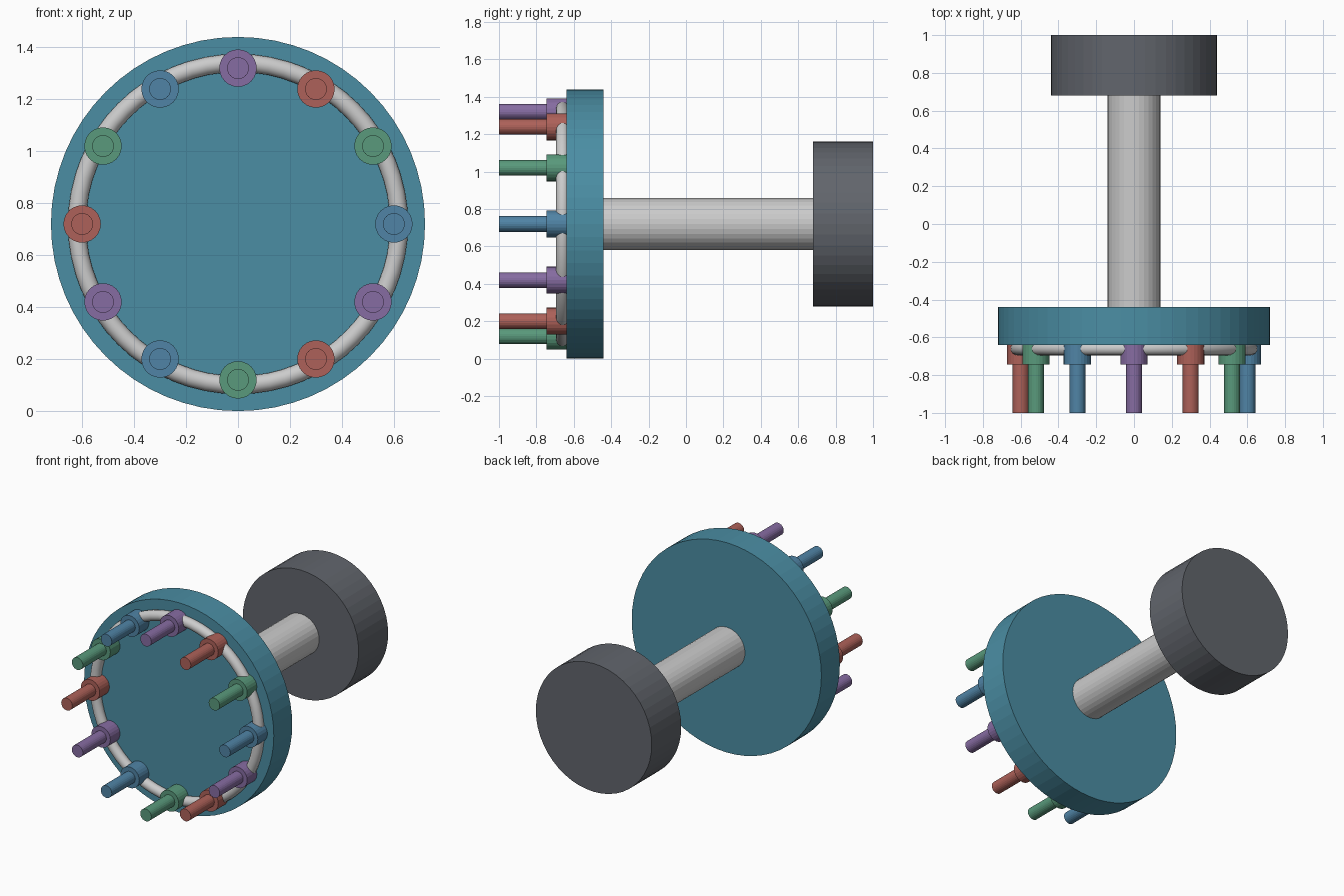
import bpy
from math import pi, cos, sin

if "Cube" in bpy.data.objects:
    bpy.data.objects.remove(bpy.data.objects["Cube"])

CZ = 0.72  # height of the main axis


def material(name, rgb):
    m = bpy.data.materials.new(name)
    m.diffuse_color = (*rgb, 1)
    m.use_nodes = True
    m.node_tree.nodes["Principled BSDF"].inputs["Base Color"].default_value = m.diffuse_color
    return m


def rod(name, radius, y0, y1, sides, x=0, z=CZ, mat=None):
    """Flat-faced cylinder lying along y."""
    bpy.ops.mesh.primitive_cylinder_add(
        vertices=sides, radius=radius, depth=y1 - y0,
        location=(x, (y0 + y1) / 2, z), rotation=(pi / 2, 0, 0))
    ob = bpy.context.object
    ob.name = name
    if mat:
        ob.data.materials.append(mat)
    return ob


teal = material("teal", (0.07, 0.27, 0.37))
dark = material("dark_grey", (0.12, 0.13, 0.15))
colours = [material("blue", (0.08, 0.23, 0.38)),
           material("green", (0.10, 0.32, 0.20)),
           material("red", (0.42, 0.12, 0.10)),
           material("purple", (0.24, 0.15, 0.36))]

# Main body: rear knob, shaft and front disc
rod("rear_knob", 0.44, 0.68, 1.0, 48, mat=dark)
rod("shaft", 0.14, -0.44, 0.68, 32)
rod("front_disc", 0.72, -0.64, -0.44, 64, mat=teal)

# Ring half sunk into the collars
bpy.ops.mesh.primitive_torus_add(
    major_radius=0.62, minor_radius=0.035, major_segments=64, minor_segments=16,
    location=(0, -0.66, CZ), rotation=(pi / 2, 0, 0))
bpy.context.object.name = "ring"
bpy.ops.object.shade_smooth_by_angle()

# Twelve pins with collars, colours repeating every four
for i in range(12):
    a = i * pi / 6
    x, z = 0.6 * cos(a), CZ + 0.6 * sin(a)
    mat = colours[i % 4]
    rod(f"collar_{i + 1}", 0.072, -0.745, -0.64, 24, x, z, mat)
    rod(f"pin_{i + 1}", 0.042, -1.0, -0.745, 24, x, z, mat)
